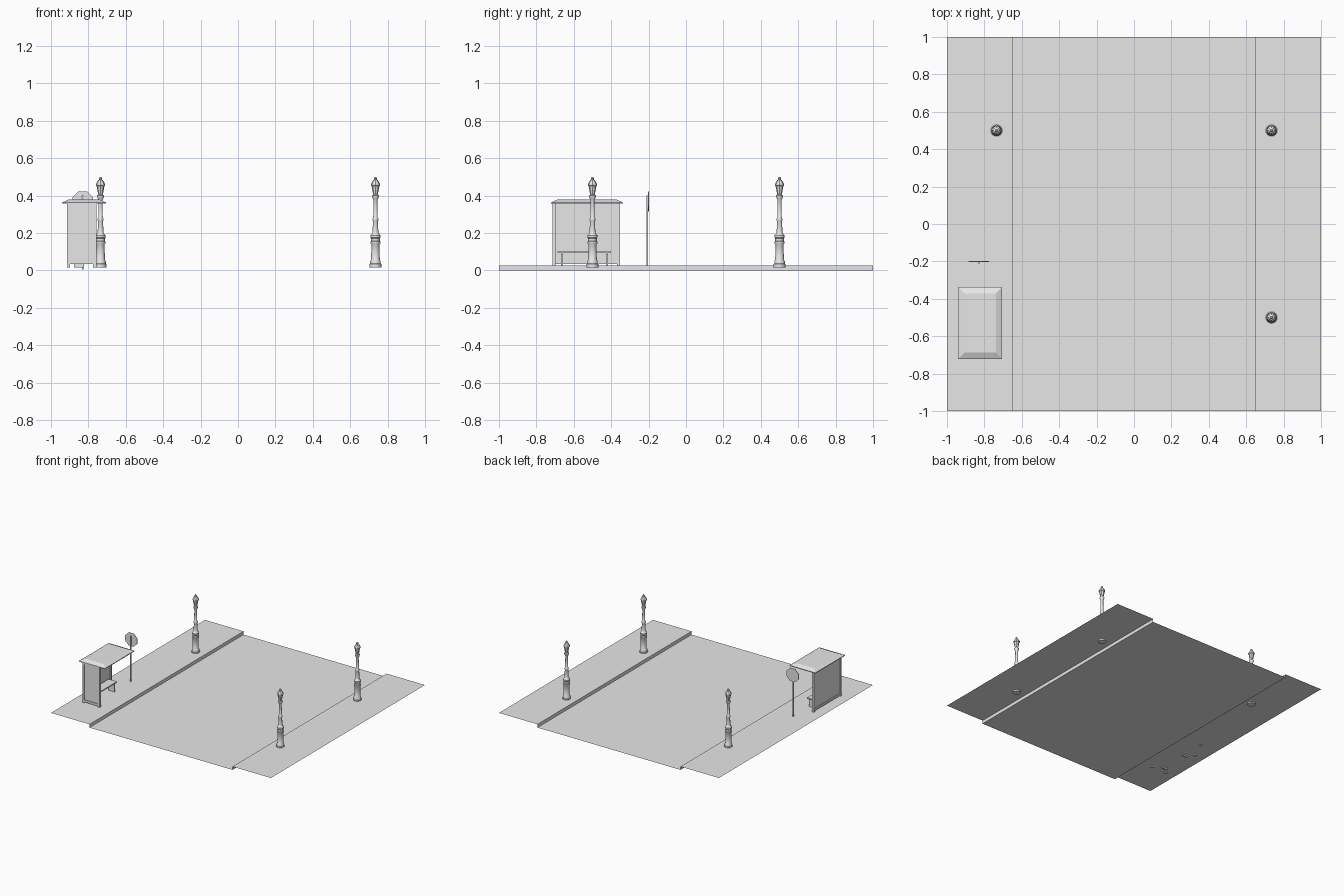
import bpy
import bmesh
from math import pi, cos, sin

default = bpy.data.objects.get("Cube")
if default:
    bpy.data.objects.remove(default, do_unlink=True)

grey = bpy.data.materials.new("plain_grey")
grey.use_nodes = True
colour = (0.8, 0.8, 0.8, 1)
grey.diffuse_color = colour
grey.node_tree.nodes["Principled BSDF"].inputs["Base Color"].default_value = colour


def finish(name, bm, smooth=False):
    mesh = bpy.data.meshes.new(name)
    bm.to_mesh(mesh)
    bm.free()
    mesh.materials.append(grey)
    obj = bpy.data.objects.new(name, mesh)
    bpy.context.collection.objects.link(obj)
    if smooth:
        bpy.ops.object.select_all(action="DESELECT")
        obj.select_set(True)
        bpy.context.view_layer.objects.active = obj
        bpy.ops.object.shade_smooth_by_angle(angle=pi / 5)
    return obj


def box(name, x0, x1, y0, y1, z0, z1, inset=0):
    """Box between two corners; inset shrinks the top face for a hipped shape."""
    bm = bmesh.new()
    bmesh.ops.create_cube(bm, size=1)
    for v in bm.verts:
        up = v.co.z > 0
        i = inset if up else 0
        v.co = (x1 - i if v.co.x > 0 else x0 + i,
                y1 - i if v.co.y > 0 else y0 + i,
                z1 if up else z0)
    return finish(name, bm)


def lathe(name, profile, sides, smooth=True):
    """Revolve (radius, height) points round z and cap both ends."""
    bm = bmesh.new()
    rings = [[bm.verts.new((r * cos(2 * pi * k / sides), r * sin(2 * pi * k / sides), z))
              for k in range(sides)] for r, z in profile]
    for a, b in zip(rings, rings[1:]):
        for k in range(sides):
            n = (k + 1) % sides
            bm.faces.new((a[k], a[n], b[n], b[k]))
    bm.faces.new(rings[0][::-1])
    bm.faces.new(rings[-1])
    return finish(name, bm, smooth)


# Road with a raised pavement on each side, one open sheet
KERB = 0.65
PAVE = 0.027
bm = bmesh.new()
section = [(-1, PAVE), (-KERB, PAVE), (-KERB, 0), (KERB, 0), (KERB, PAVE), (1, PAVE)]
front = [bm.verts.new((x, -1, z)) for x, z in section]
back = [bm.verts.new((x, 1, z)) for x, z in section]
for i in range(len(section) - 1):
    bm.faces.new((front[i], front[i + 1], back[i + 1], back[i]))
finish("road_and_pavements", bm)

# Street lamps: stepped pedestal, slim column, lantern
post_profile = [
    (0.031, 0.016), (0.031, 0.034), (0.028, 0.038), (0.028, 0.05), (0.023, 0.058),
    (0.022, 0.14), (0.026, 0.146), (0.026, 0.154), (0.023, 0.158), (0.023, 0.172),
    (0.027, 0.177), (0.027, 0.187), (0.018, 0.197), (0.015, 0.21), (0.014, 0.265),
    (0.016, 0.27), (0.016, 0.277), (0.012, 0.283), (0.01, 0.375), (0.015, 0.385),
    (0.018, 0.393), (0.018, 0.4), (0.011, 0.405)]
lantern_profile = [(0.011, 0.402), (0.014, 0.414), (0.021, 0.452), (0.025, 0.455), (0.025, 0.462),
                   (0.013, 0.482), (0.008, 0.485), (0.009, 0.492), (0.004, 0.5)]
lamp_spots = [(-0.735, 0.5), (0.735, 0.5), (0.735, -0.5)]
for i, (x, y) in enumerate(lamp_spots, 1):
    lathe(f"lamp_post_{i}", post_profile, 16).location = (x, y, 0)
    lathe(f"lamp_lantern_{i}", lantern_profile, 8, False).location = (x, y, 0)

# Bus shelter: hipped roof, three posts, back wall and one end wall
XB, XF, YF, YB = -0.915, -0.757, -0.715, -0.352
T = 0.018
FOOT, TOP = 0.016, 0.36
box("shelter_roof_edge", -0.94, -0.705, -0.722, -0.337, 0.358, 0.364)
box("shelter_roof", -0.94, -0.705, -0.722, -0.337, 0.364, 0.379, 0.034)
for name, x, y in [("back_front_post", XB, YF), ("back_rear_post", XB, YB - T),
                   ("end_post", XF - T, YF)]:
    box("shelter_" + name, x, x + T, y, y + T, FOOT, TOP)
for name, z in [("lower", 0.034), ("upper", TOP - T)]:
    box(f"shelter_back_{name}_rail", XB, XB + T, YF + T, YB - T, z, z + T)
    box(f"shelter_end_{name}_rail", XB + T, XF - T, YF, YF + T, z, z + T)
box("shelter_back_panel", XB + 0.005, XB + 0.012, YF + T, YB - T, 0.04, TOP - 0.005)
box("shelter_end_panel", XB + T, XF - T, YF + 0.005, YF + 0.012, 0.04, TOP - 0.005)

# Bench inside the shelter
box("bench_seat", -0.895, -0.82, -0.687, -0.4, 0.095, 0.104)
for i, y in enumerate((-0.663, -0.422), 1):
    box(f"bench_leg_{i}", -0.878, -0.824, y - 0.005, y + 0.005, FOOT, 0.096)

# Stop sign: thin pole with an eight-sided plate on its rear side
pole = lathe("sign_pole", [(0.005, 0.005), (0.005, 0.4)], 10)
pole.location = (-0.83, -0.207, 0)
plate = lathe("sign_plate", [(0.058, -0.002), (0.058, 0.002)], 8, False)
plate.rotation_euler = (pi / 2, pi / 8, 0)
plate.location = (-0.83, -0.2, 0.37)
